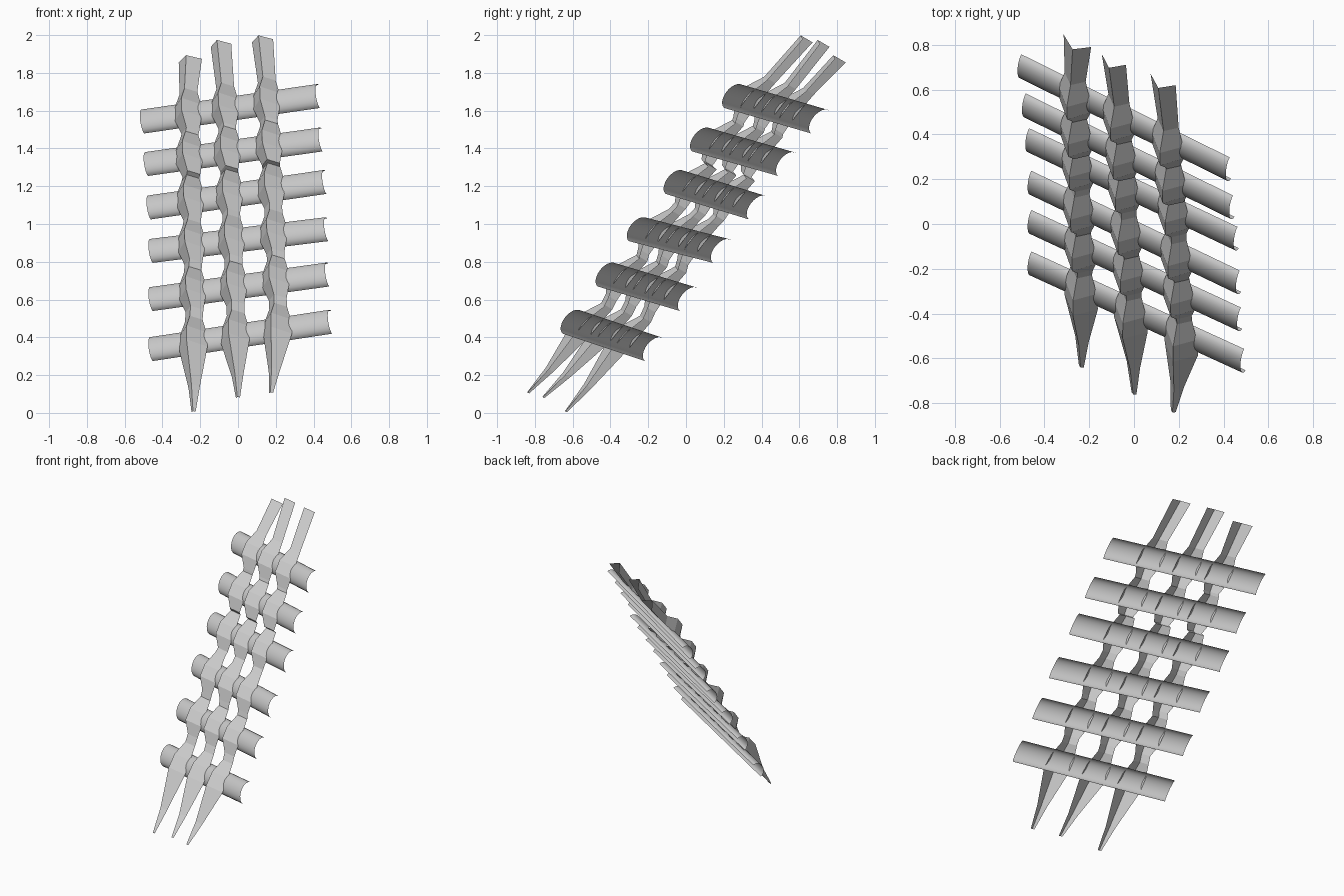
import bpy, math
from mathutils import Vector as V

if "Cube" in bpy.data.objects:
    bpy.data.objects.remove(bpy.data.objects["Cube"])

# Lattice frame: slat direction U, bar direction W, outward normal N
U = V((.905, -.41, .138)).normalized()
W = V((-.038, .615, .788)).normalized()
N = U.cross(W).normalized()


def strip(name, rings, smooth=False):
    """Open sheet skinned through rings with the same point count."""
    n = len(rings[0])
    verts = [p for r in rings for p in r]
    faces = [(i*n+j, i*n+j+1, (i+1)*n+j+1, (i+1)*n+j)
             for i in range(len(rings)-1) for j in range(n-1)]
    me = bpy.data.meshes.new(name)
    me.from_pydata(verts, [], faces)
    me.update()
    ob = bpy.data.objects.new(name, me)
    bpy.context.collection.objects.link(ob)
    for p in me.polygons:
        p.use_smooth = smooth
    return ob


# Curved cross slats: left and right end centres
slats = [((-.455, -.17, .335), (.495, -.605, .48)),
         ((-.455, .015, .60), (.48, -.42, .73)),
         ((-.455, .19, .855), (.475, -.255, .97)),
         ((-.465, .38, 1.085), (.465, -.06, 1.22)),
         ((-.48, .535, 1.315), (.445, .08, 1.445)),
         ((-.50, .71, 1.54), (.43, .25, 1.675))]
slats = [(V(a), V(b)) for a, b in slats]


def arc(c):
    return [c + W*.077*math.cos(t) + N*.048*math.sin(t)
            for t in (math.pi*k/12 for k in range(13))]


for i, (a, b) in enumerate(slats):
    strip(f"cross_slat_{i+1}", [arc(a), arc(b)], True)


def vee(c, half, low, high):
    """V section: two wings and a raised ridge."""
    return [c - U*half + N*low, c + N*high, c + U*half + N*low]


# Upright bars: x at bottom and top slat, top wing midpoint, spike tip
bars = [("left", -.222, -.25, (-.2525, .8175, 1.865), (-.235, -.635, .005), .068),
        ("middle", 0, -.055, (-.09, .735, 1.946), (0, -.755, .08), .060),
        ("right", .225, .165, (.13, .645, 1.97), (.175, -.835, .105), .062)]
for side, x0, x1, top, tip, hw in bars:
    rings = []
    for i, (a, b) in enumerate(slats):
        x = x0 + (x1-x0)*i/5
        c = a.lerp(b, (x-a.x)/(b.x-a.x))
        # Collar swelling over each slat
        bump = [(-.13, .052, .018, .068), (-.05, .078, .035, .122),
                (.035, .078, .035, .118), (.135, .052, .018, .068)]
        if i == 0:
            bump[0:2] = [(-.066, .083, .04, .128)]
            base = vee(c - W*.066, .083, .04, .128)
        rings += [vee(c + W*s, h, lo, hi) for s, h, lo, hi in bump]
    rings.append(vee(V(top), hw, 0, .052))
    strip(f"{side}_bar", rings)
    # Spike at the foot of the bar
    t = V(tip)
    mid = [p.lerp(t, .6) - N*.008 for p in base]
    end = [t - U*.012, t + N*.008, t + U*.012]
    strip(f"{side}_spike", [end, mid, base])
